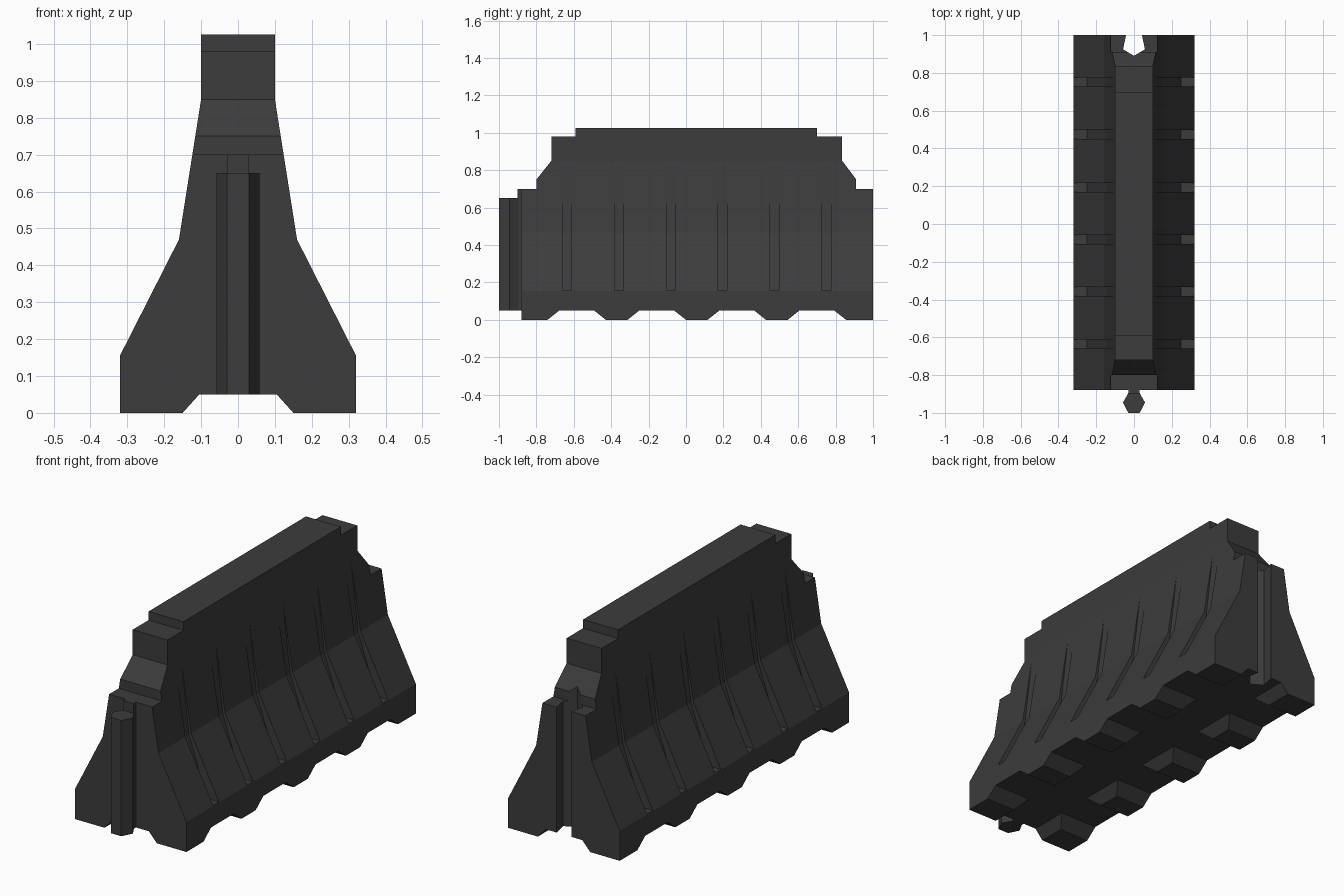
import bpy, bmesh
from mathutils import Vector

if "Cube" in bpy.data.objects:
    bpy.data.objects.remove(bpy.data.objects["Cube"])

plastic = bpy.data.materials.new("dark_plastic")
plastic.diffuse_color = (0.045, 0.045, 0.045, 1)
plastic.use_nodes = True
plastic.node_tree.nodes["Principled BSDF"].inputs["Base Color"].default_value = plastic.diffuse_color


def prism(name, outline, axis, lo, hi):
    """Extrude a 2D outline along an axis: x uses (y,z), y uses (x,z), z uses (x,y)."""
    def place(a, b, t):
        return {"x": (t, a, b), "y": (a, t, b), "z": (a, b, t)}[axis]
    bm = bmesh.new()
    face = bm.faces.new([bm.verts.new(place(a, b, lo)) for a, b in outline])
    ext = bmesh.ops.extrude_face_region(bm, geom=[face])
    moved = [v for v in ext["geom"] if isinstance(v, bmesh.types.BMVert)]
    bmesh.ops.translate(bm, verts=moved, vec=Vector(place(0, 0, hi - lo)))
    bmesh.ops.recalc_face_normals(bm, faces=bm.faces[:])
    mesh = bpy.data.meshes.new(name)
    bm.to_mesh(mesh)
    bm.free()
    mesh.materials.append(plastic)
    obj = bpy.data.objects.new(name, mesh)
    bpy.context.collection.objects.link(obj)
    return obj


def mirrored(half):
    return half + [(-x, z) for x, z in reversed(half) if x]


def combine(target, tool, operation):
    mod = target.modifiers.new(tool.name, "BOOLEAN")
    mod.operation, mod.object, mod.solver = operation, tool, "EXACT"
    tool.hide_render = True
    tool.hide_set(True)


# Flared cross-section with a channel between the feet
body = prism("barrier_body", mirrored([
    (0.105, 0.05), (0.24, -0.1), (0.32, -0.1), (0.32, 0.155),
    (0.16, 0.47), (0.10, 0.85), (0.10, 1.1)]), "y", -1.1, 1.1)

# Side silhouette: stepped ends on top, forklift notches underneath
side = [(1, 0), (1, 0.70), (0.91, 0.70), (0.91, 0.75), (0.835, 0.85), (0.835, 0.98),
        (0.70, 0.98), (0.70, 1.025), (-0.59, 1.025), (-0.59, 0.98), (-0.72, 0.98),
        (-0.72, 0.85), (-0.80, 0.75), (-0.80, 0.70), (-0.88, 0.70), (-0.88, 0)]
for i in range(4):
    y = -0.74 + i * 0.428
    side += [(y, 0), (y + 0.063, 0.05), (y + 0.248, 0.05), (y + 0.311, 0)]
combine(body, prism("side_silhouette", side, "x", -0.5, 0.5), "INTERSECT")

# Socket at the back end
combine(body, prism("socket_cutter", mirrored([
    (0, 0.89), (0.058, 0.925), (0.042, 1.0), (0.042, 1.1)]) + [],
    "z", -0.2, 0.84), "DIFFERENCE")

# Vertical ribs pressed into both flanks
for i, y in enumerate((-0.66, -0.382, -0.105, 0.17, 0.45, 0.728)):
    for s in (-1, 1):
        groove = [(s * x, z) for x, z in (
            (0.25, 0.157), (0.5, 0.157), (0.5, 0.82), (0.1048, 0.82), (0.147, 0.46))]
        combine(body, prism(f"groove_cutter_{i}_{s}", groove, "y", y, y + 0.048), "DIFFERENCE")

# Bake the cuts and drop the helpers
bpy.context.view_layer.update()
deps = bpy.context.evaluated_depsgraph_get()
baked = bpy.data.meshes.new_from_object(body.evaluated_get(deps))
tools = [m.object for m in body.modifiers]
body.modifiers.clear()
body.data = baked
for tool in tools:
    bpy.data.objects.remove(tool)

# Hexagonal coupling pin and its neck at the front end
prism("coupling_pin", mirrored([(0.03, -1.0), (0.058, -0.945), (0.03, -0.895)]), "z", 0.05, 0.65)
prism("pin_neck", mirrored([(0.03, -0.90), (0.03, -0.87)]), "z", 0.05, 0.70)
